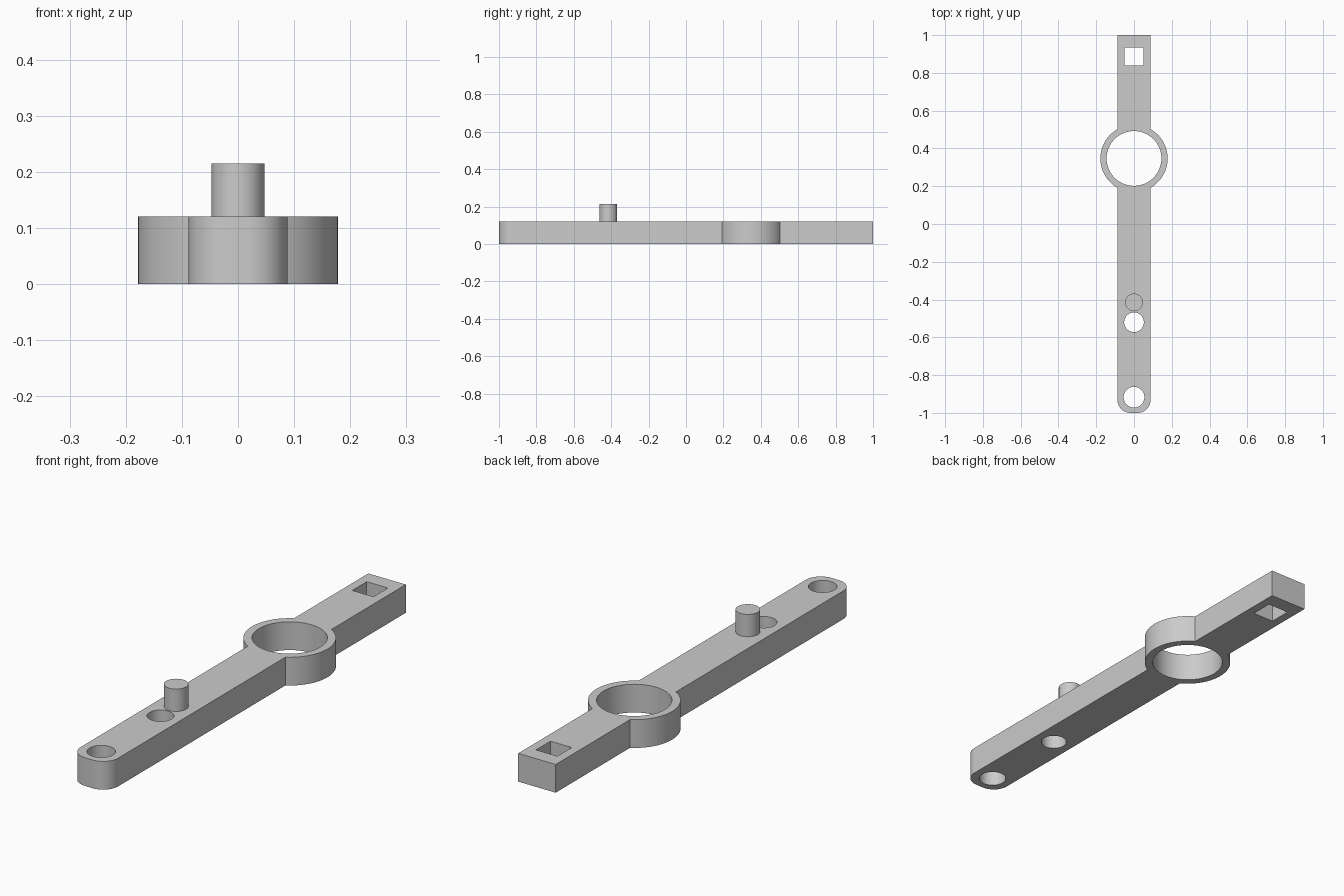
import bpy, bmesh
from math import sin, cos, pi, asin, radians

cube = bpy.data.objects.get("Cube")
if cube:
    bpy.data.objects.remove(cube, do_unlink=True)

grey = bpy.data.materials.new("light grey")
grey.use_nodes = True
COLOUR = (0.6, 0.6, 0.6, 1)
grey.diffuse_color = COLOUR
grey.node_tree.nodes["Principled BSDF"].inputs["Base Color"].default_value = COLOUR

HALF, HEIGHT = 0.088, 0.12             # bar half width and thickness
RING_Y, RING_R, BORE_R = 0.347, 0.178, 0.145
CORNER = 0.07                          # rounding of the front end


def arc(x, y, r, a0, a1, n):
    return [(x + r * cos(a0 + (a1 - a0) * i / n),
             y + r * sin(a0 + (a1 - a0) * i / n)) for i in range(n + 1)]


def circle(y, r, n=48):
    return arc(0, y, r, 0, 2 * pi, n)[:-1]


def finish(obj):
    obj.data.materials.clear()
    obj.data.materials.append(grey)
    bpy.ops.object.select_all(action='DESELECT')
    obj.select_set(True)
    bpy.context.view_layer.objects.active = obj
    bpy.ops.object.shade_smooth_by_angle(angle=radians(30))


# Right-hand half of the outline, front to back, then mirrored
join = asin(HALF / RING_R)             # where the bar meets the ring
half = arc(HALF - CORNER, CORNER - 1, CORNER, -pi / 2, 0, 16)
half += arc(0, RING_Y, RING_R, join - pi / 2, pi / 2 - join, 40)
half.append((HALF, 1))
outline = half + [(-x, y) for x, y in reversed(half)]

# Openings: ring bore, two round holes and the square hole
square = [(-0.05, 0.838), (0.05, 0.838), (0.05, 0.935), (-0.05, 0.935)]
loops = [outline, circle(RING_Y, BORE_R, 64), circle(-0.52, 0.052),
         circle(-0.917, 0.055), square]

# Filled profile extruded to the bar thickness
curve = bpy.data.curves.new("bar_profile", 'CURVE')
curve.dimensions = '2D'
curve.fill_mode = 'BOTH'
curve.extrude = HEIGHT / 2
for loop in loops:
    spline = curve.splines.new('POLY')
    spline.points.add(len(loop) - 1)
    for point, (x, y) in zip(spline.points, loop):
        point.co = (x, y, 0, 1)
    spline.use_cyclic_u = True
profile = bpy.data.objects.new("bar_profile", curve)
bpy.context.collection.objects.link(profile)
bpy.context.view_layer.update()
mesh = bpy.data.meshes.new_from_object(
    profile.evaluated_get(bpy.context.evaluated_depsgraph_get()))
bpy.data.objects.remove(profile, do_unlink=True)

# Weld caps to walls and stand the bar on the floor
bm = bmesh.new()
bm.from_mesh(mesh)
bmesh.ops.remove_doubles(bm, verts=bm.verts, dist=1e-5)
bmesh.ops.recalc_face_normals(bm, faces=bm.faces)
bmesh.ops.translate(bm, verts=bm.verts, vec=(0, 0, HEIGHT / 2))
bm.to_mesh(mesh)
bm.free()
arm = bpy.data.objects.new("ring_arm", mesh)
bpy.context.collection.objects.link(arm)
finish(arm)

# Upright pin, sunk slightly into the bar
BASE, TOP = 0.11, 0.215
bpy.ops.mesh.primitive_cylinder_add(
    vertices=48, radius=0.047, depth=TOP - BASE,
    location=(0, -0.415, (BASE + TOP) / 2))
pin = bpy.context.object
pin.name = "pin"
finish(pin)
